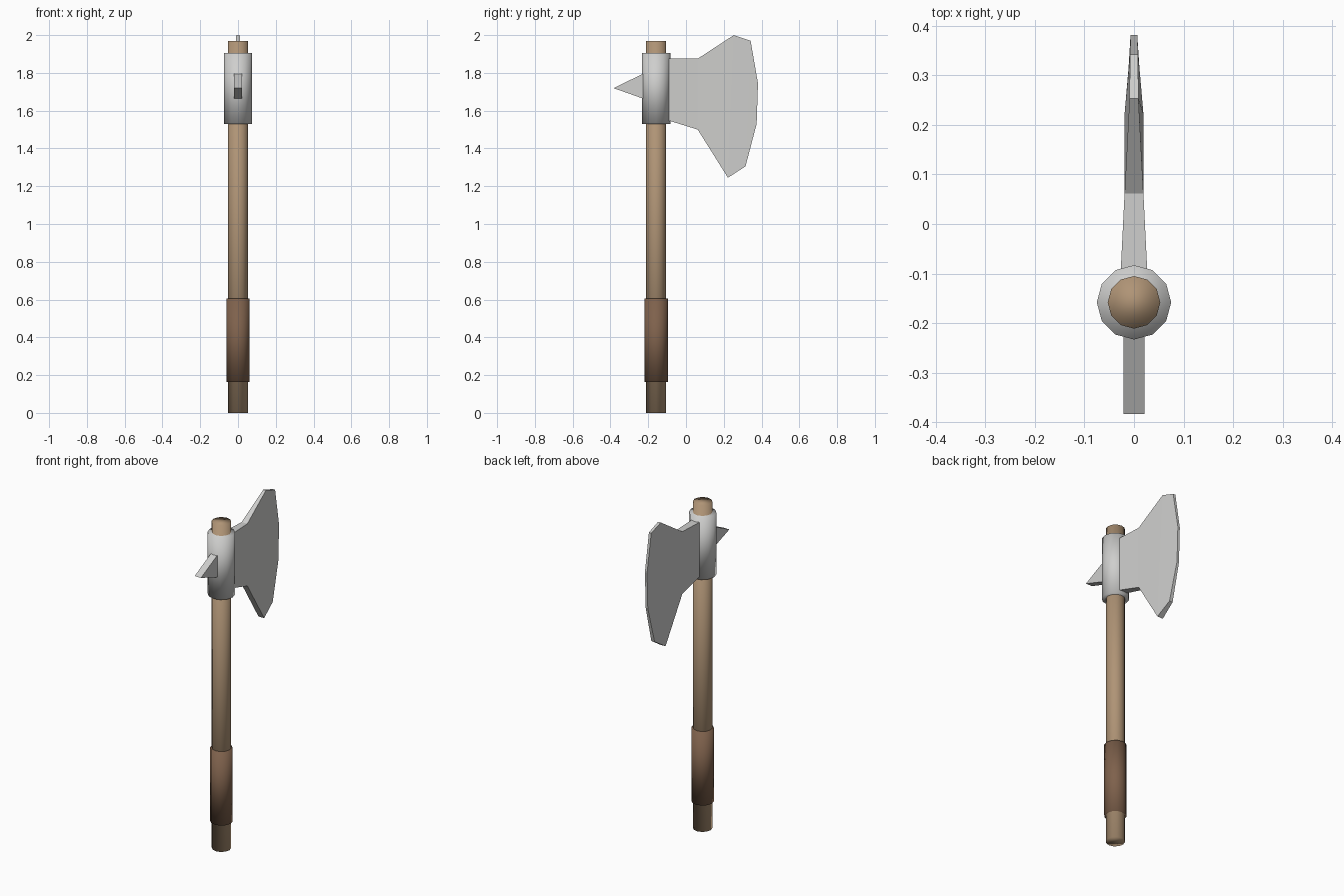
import bpy
import bmesh

cube = bpy.data.objects.get("Cube")
if cube:
    bpy.data.objects.remove(cube, do_unlink=True)

SHAFT_Y = -0.158


def material(name, rgb):
    m = bpy.data.materials.new(name)
    m.use_nodes = True
    m.diffuse_color = (*rgb, 1)
    m.node_tree.nodes["Principled BSDF"].inputs["Base Color"].default_value = (*rgb, 1)
    return m


steel = material("steel", (0.62, 0.62, 0.61))
wood = material("wood", (0.43, 0.295, 0.18))
leather = material("leather", (0.21, 0.12, 0.072))


def cylinder(name, radius, bottom, top, mat):
    """Upright twelve-sided cylinder, smooth shaded, on the shaft axis."""
    bpy.ops.mesh.primitive_cylinder_add(
        vertices=12, radius=radius, depth=top - bottom,
        location=(0, SHAFT_Y, (top + bottom) / 2))
    ob = bpy.context.object
    ob.name = name
    ob.data.materials.append(mat)
    bpy.ops.object.shade_smooth()


def slab(name, sections, mat):
    """Flat body lofted through (y, z, half thickness) upper and lower points."""
    bm = bmesh.new()
    rings = []
    for upper, lower in sections:
        rings.append([bm.verts.new((side * h, y, z))
                      for side, (y, z, h) in ((-1, upper), (1, upper), (1, lower), (-1, lower))])
    for a, b in zip(rings, rings[1:]):
        for i in range(4):
            j = (i + 1) % 4
            bm.faces.new((a[i], a[j], b[j], b[i]))
    bm.faces.new(rings[0])
    bm.faces.new(rings[-1])
    bmesh.ops.remove_doubles(bm, verts=bm.verts, dist=1e-5)
    bmesh.ops.recalc_face_normals(bm, faces=bm.faces)
    mesh = bpy.data.meshes.new(name)
    bm.to_mesh(mesh)
    bm.free()
    mesh.materials.append(mat)
    bpy.context.collection.objects.link(bpy.data.objects.new(name, mesh))


# Shaft, hand grip and the steel collar that holds the head
cylinder("handle", 0.053, 0, 1.97, wood)
cylinder("grip", 0.062, 0.163, 0.605, leather)
cylinder("collar", 0.075, 1.53, 1.905, steel)

# Flared blade, thinning towards its cutting edge
slab("blade", [
    ((-0.1, 1.875, 0.027), (-0.1, 1.55, 0.027)),
    ((0.062, 1.875, 0.019), (0.062, 1.5, 0.019)),
    ((0.253, 2.0, 0.009), (0.222, 1.245, 0.019)),
    ((0.342, 1.97, 0.008), (0.315, 1.305, 0.011)),
    ((0.381, 1.745, 0.007), (0.374, 1.53, 0.007)),
], steel)

# Wedge-shaped spike opposite the blade
slab("spike", [
    ((-0.225, 1.797, 0.021), (-0.225, 1.663, 0.021)),
    ((-0.383, 1.719, 0.021), (-0.383, 1.719, 0.021)),
], steel)
